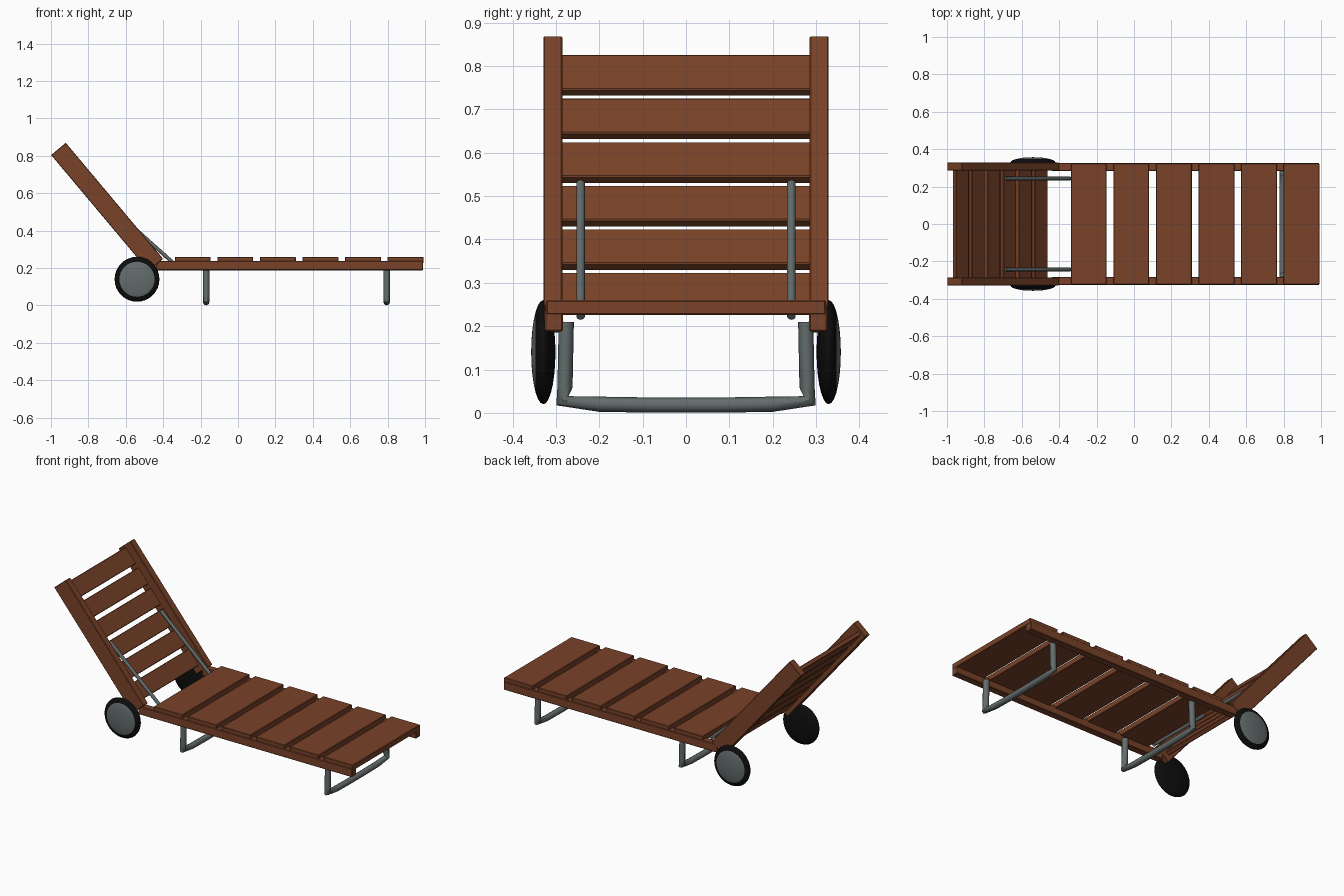
import bpy, bmesh, math
from mathutils import Matrix, Vector

cube = bpy.data.objects.get("Cube")
if cube:
    bpy.data.objects.remove(cube, do_unlink=True)


def material(name, rgb):
    m = bpy.data.materials.new(name)
    m.use_nodes = True
    m.diffuse_color = (*rgb, 1)
    bsdf = m.node_tree.nodes["Principled BSDF"]
    bsdf.inputs["Base Color"].default_value = (*rgb, 1)
    bsdf.inputs["Roughness"].default_value = 0.7
    return m


wood = material("reddish brown wood", (0.19, 0.054, 0.021))
metal = material("grey metal", (0.125, 0.15, 0.15))
rubber = material("black rubber", (0.004, 0.004, 0.004))


def add_mesh(name, bm, *mats):
    mesh = bpy.data.meshes.new(name)
    bm.to_mesh(mesh)
    bm.free()
    for m in mats:
        mesh.materials.append(m)
    obj = bpy.data.objects.new(name, mesh)
    bpy.context.collection.objects.link(obj)
    return obj


def plank(name, center, size, tilt=0.0):
    bm = bmesh.new()
    bmesh.ops.create_cube(bm, size=1, matrix=Matrix.Diagonal((*size, 1)))
    obj = add_mesh(name, bm, wood)
    obj.location = center
    obj.rotation_euler.y = tilt
    bevel = obj.modifiers.new("soft edges", "BEVEL")
    bevel.width = 0.003
    bevel.segments = 1
    return obj


def tube(name, points, radius):
    curve = bpy.data.curves.new(name, "CURVE")
    curve.dimensions = "3D"
    curve.bevel_depth = radius
    curve.bevel_resolution = 2
    curve.use_fill_caps = True
    spline = curve.splines.new("POLY")
    spline.points.add(len(points) - 1)
    for p, co in zip(spline.points, points):
        p.co = (*co, 1)
    curve.materials.append(metal)
    obj = bpy.data.objects.new(name, curve)
    bpy.context.collection.objects.link(obj)
    bpy.ops.object.select_all(action="DESELECT")
    obj.select_set(True)
    bpy.context.view_layer.objects.active = obj
    bpy.ops.object.convert(target="MESH")
    bpy.ops.object.shade_smooth_by_angle(angle=math.radians(50))


# Seat slats
for i in range(6):
    plank(f"seat_slat_{i + 1}", (-0.242 + i * 0.2275, 0, 0.243),
          (0.192, 0.645, 0.034))

# Reclined back: positions measured down from the top end of its rails
TILT = math.radians(50)
top = Vector((-0.96, 0, 0.837))
along = Vector((math.cos(TILT), 0, -math.sin(TILT)))
normal = Vector((math.sin(TILT), 0, math.cos(TILT)))
for i in range(6):
    plank(f"back_slat_{i + 1}", top + along * (0.067 + i * 0.131) - normal * 0.012,
          (0.106, 0.64, 0.025), TILT)


def wheel(name, side):
    bm = bmesh.new()
    bmesh.ops.create_uvsphere(bm, u_segments=32, v_segments=14, radius=1)
    # Hub covers the outer cap of the lens-shaped wheel
    for f in bm.faces:
        f.smooth = True
        f.material_index = int(f.calc_center_median().z > 0.6)
    bm.transform(Matrix.Rotation(-side * math.pi / 2, 4, "X")
                 @ Matrix.Diagonal((0.12, 0.12, 0.028, 1)))
    add_mesh(name, bm, rubber, metal).location = (-0.54, side * 0.329, 0.14)


# Parts on both sides
for label, side in (("left", 1), ("right", -1)):
    plank(f"{label}_seat_rail", (0.275, side * 0.305, 0.213), (1.43, 0.042, 0.05))
    plank(f"{label}_back_rail", top + along * 0.405 + Vector((0, side * 0.307, 0)),
          (0.81, 0.044, 0.102), TILT)
    tube(f"{label}_back_strut",
         [(-0.34, side * 0.243, 0.222), (-0.685, side * 0.243, 0.53)], 0.01)
    wheel(f"{label}_wheel", side)

# U-shaped tubular legs
half = [(0.276, 0.21), (0.279, 0.06), (0.285, 0.028), (0.2, 0.02), (0.08, 0.018)]
for label, x in (("rear", -0.17), ("foot", 0.795)):
    path = [(x, y, z) for y, z in half] + [(x, -y, z) for y, z in reversed(half)]
    tube(f"{label}_leg", path, 0.0175)
